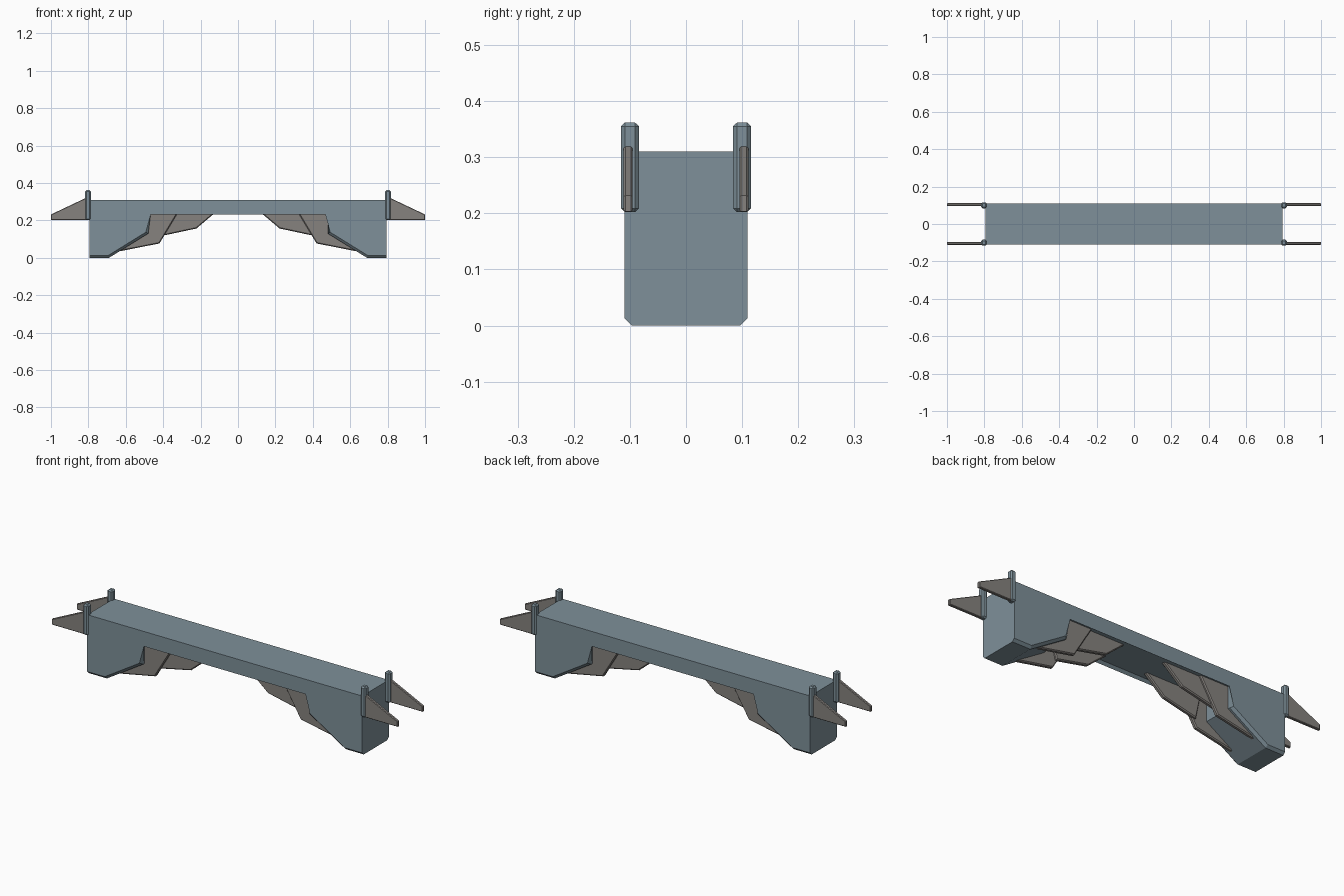
import bpy, bmesh

if "Cube" in bpy.data.objects:
    bpy.data.objects.remove(bpy.data.objects["Cube"])


def material(name, color):
    m = bpy.data.materials.new(name)
    m.diffuse_color = color
    m.use_nodes = True
    m.node_tree.nodes["Principled BSDF"].inputs["Base Color"].default_value = m.diffuse_color
    return m


STEEL = material("blue_grey_steel", (0.21, 0.28, 0.32, 1))
STONE = material("warm_grey", (0.24, 0.225, 0.21, 1))


def plate(name, profile, y, thick, mat, bevel=0.0, keep=None):
    """Extrude an XZ profile along y; chamfer the rim edges accepted by keep."""
    bm = bmesh.new()
    front = [bm.verts.new((x, y - thick / 2, z)) for x, z in profile]
    back = [bm.verts.new((x, y + thick / 2, z)) for x, z in profile]
    bm.faces.new(front)
    bm.faces.new(back[::-1])
    n = len(profile)
    for i in range(n):
        j = (i + 1) % n
        bm.faces.new((front[i], back[i], back[j], front[j]))
    if bevel:
        rim = [e for e in bm.edges
               if abs(e.verts[0].co.y - e.verts[1].co.y) < 1e-6
               and (keep is None or keep(e.verts[0].co, e.verts[1].co))]
        bmesh.ops.bevel(bm, geom=rim, offset=bevel, segments=1,
                        affect='EDGES', clamp_overlap=True)
    bmesh.ops.recalc_face_normals(bm, faces=bm.faces)
    me = bpy.data.meshes.new(name)
    bm.to_mesh(me)
    bm.free()
    me.materials.append(mat)
    ob = bpy.data.objects.new(name, me)
    bpy.context.collection.objects.link(ob)
    return ob


# Bridge body: deck with two piers, underside rim chamfered
half = [(0.795, 0.31), (0.795, 0.0), (0.69, 0.0), (0.48, 0.13), (0.48, 0.245)]
body = half + [(-x, z) for x, z in half[::-1]]


def under_edge(a, b):
    top = min(a.z, b.z) > 0.3
    end = min(abs(a.x), abs(b.x)) > 0.79 and a.x * b.x > 0
    return not top and not end


plate("bridge_body", body, 0, 0.22, STEEL, 0.013, under_edge)

# Profiles of the repeated parts, for the right-hand end
big_rib = [(0.50, 0.26), (0.31, 0.26), (0.42, 0.077), (0.70, 0.022), (0.70, 0.10), (0.50, 0.20)]
small_rib = [(0.44, 0.26), (0.10, 0.26), (0.222, 0.157), (0.41, 0.117)]
fin = [(0.81, 0.203), (1.0, 0.203), (1.0, 0.232), (0.81, 0.322)]

for sx, end in ((1, "right"), (-1, "left")):
    for sy, side in ((1, "back"), (-1, "front")):
        tag = f"{end}_{side}"
        flip = lambda pts: [(sx * x, z) for x, z in pts]
        # Stepped support ribs under the arch
        plate("large_rib_" + tag, flip(big_rib), sy * 0.075, 0.022, STONE, 0.005)
        plate("small_rib_" + tag, flip(small_rib), sy * 0.063, 0.022, STONE, 0.005)
        # Tapered railing fin
        plate("end_fin_" + tag, flip(fin), sy * 0.103, 0.016, STONE, 0.003)
        # Corner post with chamfered edges
        bpy.ops.mesh.primitive_cube_add(size=1, location=(sx * 0.802, sy * 0.1, 0.282))
        post = bpy.context.object
        post.name = "corner_post_" + tag
        post.scale = (0.03, 0.032, 0.16)
        bpy.ops.object.transform_apply(location=False, rotation=False, scale=True)
        post.data.materials.append(STEEL)
        mod = post.modifiers.new("chamfer", 'BEVEL')
        mod.width = 0.007
        mod.segments = 1
